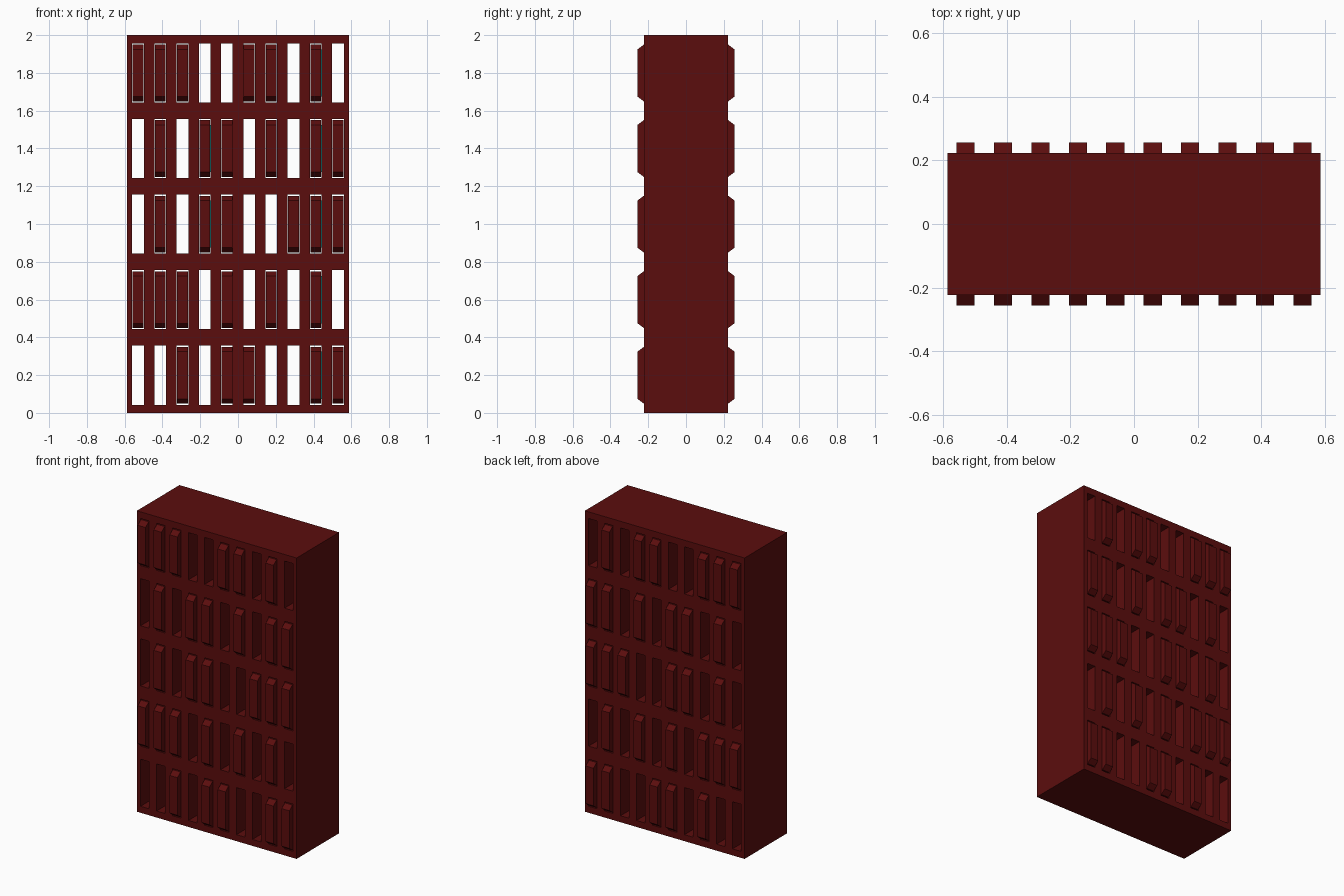
import bpy
import bmesh
from mathutils import Matrix, Vector

cube = bpy.data.objects.get("Cube")
if cube:
    bpy.data.objects.remove(cube, do_unlink=True)


def material(name, rgb):
    mat = bpy.data.materials.new(name)
    mat.use_nodes = True
    mat.diffuse_color = (*rgb, 1)
    mat.node_tree.nodes["Principled BSDF"].inputs["Base Color"].default_value = (*rgb, 1)
    return mat


RED = material("dark red", (0.105, 0.004, 0.004))
CYAN = material("cyan", (0.0, 0.45, 0.45))
WHITE = material("white", (0.8, 0.8, 0.8))

HALF_X, HALF_Y = 0.587, 0.2235
PITCH_X, PITCH_Z = 0.1176, 0.4
SLOT_W, SLOT_H, SLOT_Z = 0.062, 0.313, 0.043
BOOK_W, BOOK_H, BOOK_END = 0.057, 0.30, 0.257
COLS, ROWS = 10, 5

# Rows from the top, columns from the model's right; B is a filled slot
LAYOUT = ["BBB..BB.B.",
          ".B.BB.B.BB",
          ".B.BB..BBB",
          "BBB.B.B.B.",
          "..B.BB..BB"]


def add_box(bm, low, high):
    low, high = Vector(low), Vector(high)
    size = high - low
    matrix = Matrix.Translation((low + high) / 2) @ Matrix.Diagonal((*size, 1))
    bmesh.ops.create_cube(bm, size=1, matrix=matrix)


def make_object(name, bm, mat):
    mesh = bpy.data.meshes.new(name)
    bmesh.ops.recalc_face_normals(bm, faces=bm.faces)
    bm.to_mesh(mesh)
    bm.free()
    mesh.materials.append(mat)
    obj = bpy.data.objects.new(name, mesh)
    bpy.context.collection.objects.link(obj)
    return obj


def column_x(col):
    return (col - (COLS - 1) / 2) * PITCH_X


# Horizontal shelves, including base and top
bm = bmesh.new()
for i in range(ROWS + 1):
    bottom = 0 if i == 0 else SLOT_Z + (i - 1) * PITCH_Z + SLOT_H
    top = 2 if i == ROWS else SLOT_Z + i * PITCH_Z
    add_box(bm, (-HALF_X, -HALF_Y, bottom), (HALF_X, HALF_Y, top))
make_object("shelves", bm, RED)

# Side walls and dividers between the slots
bm = bmesh.new()
for i in range(COLS + 1):
    left = -HALF_X if i == 0 else column_x(i - 1) + SLOT_W / 2
    right = HALF_X if i == COLS else column_x(i) - SLOT_W / 2
    for row in range(ROWS):
        bottom = SLOT_Z + row * PITCH_Z
        add_box(bm, (left, -HALF_Y, bottom), (right, HALF_Y, bottom + SLOT_H))
make_object("dividers", bm, RED)

# One block profile with sloped ends, shared by every filled slot
h, slope = BOOK_H / 2, 0.025
quarter = [(HALF_Y, h), (BOOK_END, h - slope)]
profile = quarter + [(y, -z) for y, z in reversed(quarter)]
profile += [(-y, -z) for y, z in profile]
bm = bmesh.new()
face = bm.faces.new([bm.verts.new((-BOOK_W / 2, y, z)) for y, z in profile])
solid = bmesh.ops.extrude_face_region(bm, geom=[face])
bmesh.ops.translate(bm, vec=(BOOK_W, 0, 0),
                    verts=[v for v in solid["geom"] if isinstance(v, bmesh.types.BMVert)])
block = make_object("block", bm, RED)
block_mesh = block.data
bpy.data.objects.remove(block)

# Thin coloured strips hidden beside some blocks
STRIPS = {0: CYAN, 3: CYAN, 8: CYAN, 4: WHITE}

for row, line in enumerate(LAYOUT):
    z = SLOT_Z + (ROWS - 1 - row) * PITCH_Z + SLOT_H / 2
    for col, mark in enumerate(line):
        if mark != "B":
            continue
        x = column_x(col)
        obj = bpy.data.objects.new(f"block_{row + 1}_{col + 1}", block_mesh)
        obj.location = (x, 0, z)
        bpy.context.collection.objects.link(obj)
        if col in STRIPS:
            bm = bmesh.new()
            side = x + BOOK_W / 2
            add_box(bm, (side, 0, z - h + slope), (side + 0.001, HALF_Y - 0.002, z + h - slope))
            make_object(f"side_strip_{row + 1}_{col + 1}", bm, STRIPS[col])
